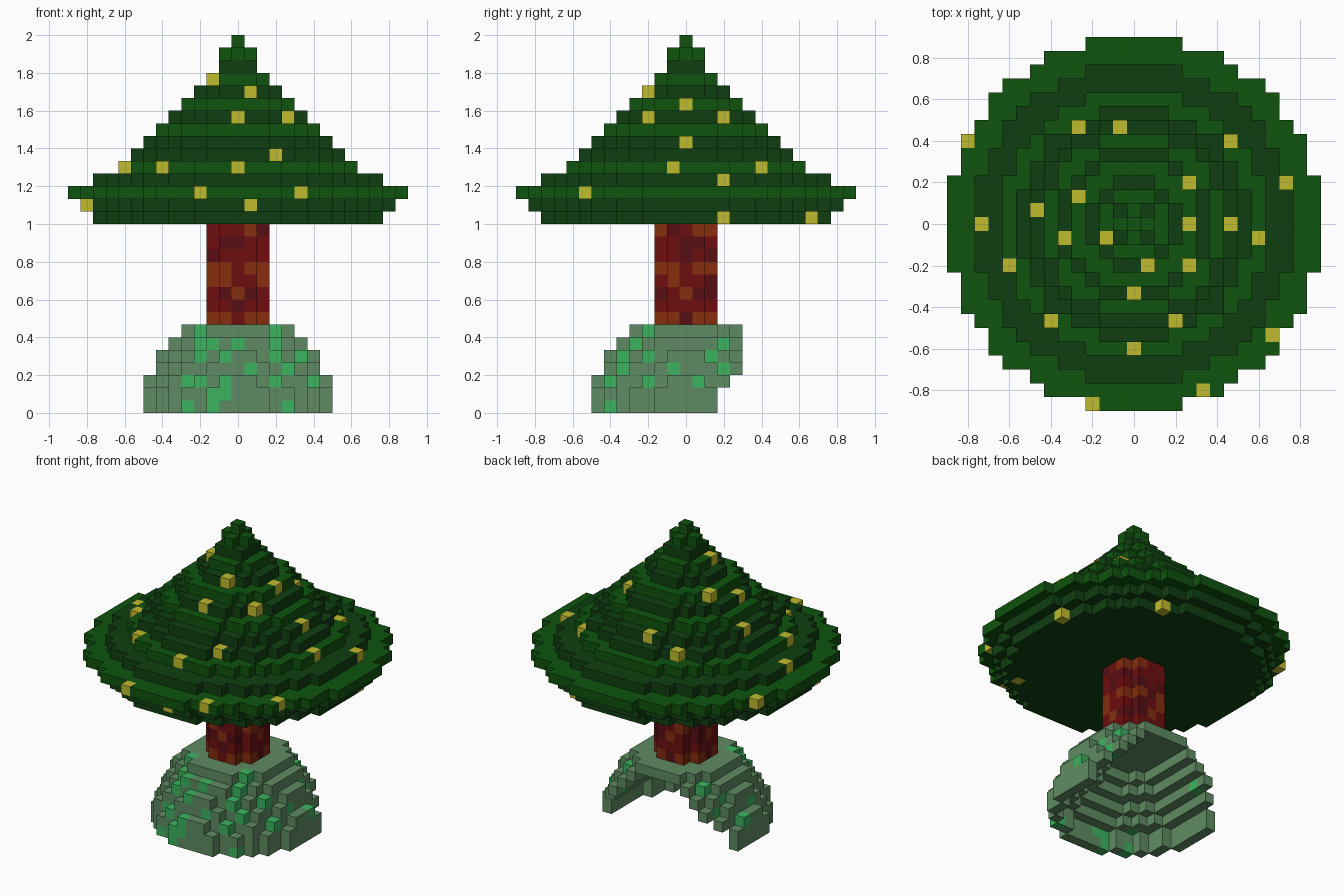
import bpy
import bmesh
import random
from mathutils import Vector

random.seed(4)
UNIT = 2 / 30  # edge of one block

cube = bpy.data.objects.get("Cube")
if cube:
    bpy.data.objects.remove(cube)


def linear(c):
    c /= 255
    return c / 12.92 if c <= 0.04045 else ((c + 0.055) / 1.055) ** 2.4


def material(name, r, g, b):
    mat = bpy.data.materials.new(name)
    mat.use_nodes = True
    colour = (linear(r), linear(g), linear(b), 1)
    mat.diffuse_color = colour
    mat.node_tree.nodes["Principled BSDF"].inputs["Base Color"].default_value = colour
    return mat


MATS = {
    "leaf": material("leaf green", 14, 83, 14),
    "dark_leaf": material("dark leaf green", 15, 63, 16),
    "light": material("yellow light", 192, 187, 46),
    "bark": material("red bark", 110, 14, 15),
    "dark_bark": material("dark red bark", 86, 14, 18),
    "rust": material("rust bark", 132, 46, 14),
    "stone": material("mossy stone", 95, 139, 98),
    "moss": material("bright moss", 60, 180, 96),
}


def disc(limit):
    """Block columns whose squared distance from the axis is within limit."""
    span = range(-14, 15)
    return [(x, y) for x in span for y in span if x * x + y * y <= limit]


# Canopy: stacked round layers in two greens
canopy = {}
radii = [11, 12, 13, 11, 9, 8, 7, 6, 5, 4, 3, 2, 1, 0.5, 0]
bands = "DDLDLDDLDLDLDLL"  # L = leaf, D = dark leaf
for z, (radius, band) in enumerate(zip(radii, bands), 15):
    for x, y in disc((radius + 0.5) ** 2):
        canopy[x, y, z] = "leaf" if band == "L" else "dark_leaf"

# Yellow lights on the top of the canopy, then around its lower rim
lights = [(-12, 6), (-4, 7), (-1, 7), (7, 6), (11, 3), (4, 3), (-4, 2), (-7, 1),
          (-11, 0), (4, 0), (7, 0), (-5, -1), (-2, -1), (9, -1), (1, -3), (4, -3),
          (-9, -3), (0, -5), (-6, -7), (3, -7), (0, -9), (10, -8), (5, -12), (-3, -13)]
for x, y in lights:
    top = max(z for z in range(15, 30) if (x, y, z) in canopy)
    canopy[x, y, top] = "light"
for cell in [(1, -12, 16), (-12, -3, 16), (-7, -8, 15), (7, -8, 15), (11, 3, 15), (5, 10, 15)]:
    canopy[cell] = "light"

# Trunk: round column with rust and dark patches
trunk = {}
rust = {(-2, 11), (-1, 11), (1, 11), (-1, 10), (0, 9), (-1, 7), (1, 7), (2, 7), (1, 14)}
for z in range(7, 15):
    for x, y in disc(6):
        kind = "dark_bark" if random.random() < 0.33 else "bark"
        across = x if abs(y) == 2 else y
        trunk[x, y, z] = "rust" if (across, z) in rust else kind

# Rock: hollow dome, cut flat and open at the back
rock = {}
outer = [56, 56, 51, 42, 38, 30, 20]
inner = [6, 6, 5, 4, 3, 2, -1]
for z, (limit, hole) in enumerate(zip(outer, inner)):
    hollow = set(disc((hole + 0.5) ** 2)) if hole > 0 else set()
    # the hollow runs straight out through the open back
    for x, y in disc(limit):
        if y <= 4 and (x, min(y, 0)) not in hollow:
            rock[x, y, z] = "stone"

# Moss spots on the front and on both flanks of the rock
front_moss = [(-3, 6), (0, 5), (-2, 5), (3, 5), (-1, 4), (5, 4), (1, 3), (4, 3),
              (-4, 2), (-1, 2), (6, 2), (-1, 1), (-2, 1), (-2, 0), (4, 0)]
side_moss = [(-3, 6), (-4, 5), (3, 5), (-5, 4), (2, 4), (-1, 3), (3, 3),
             (-6, 2), (1, 2), (-6, 0)]
for x, z in front_moss:
    ys = [c[1] for c in rock if c[0] == x and c[2] == z]
    if ys:
        rock[x, min(ys), z] = "moss"
for y, z in side_moss:
    xs = [c[0] for c in rock if c[1] == y and c[2] == z]
    if xs:
        rock[max(xs), y, z] = "moss"
        rock[min(xs), y, z] = "moss"

SOLID = set(canopy) | set(trunk) | set(rock)


def build(name, cells):
    """Skin the blocks of one part with only their exposed faces."""
    kinds = sorted(set(cells.values()))
    bm = bmesh.new()
    corners = {}

    def corner(p):
        key = tuple(round(c * 2) for c in p)
        if key not in corners:
            corners[key] = bm.verts.new(p * UNIT)
        return corners[key]

    for cell, kind in cells.items():
        centre = Vector(cell) + Vector((0, 0, 0.5))
        for axis in range(3):
            for sign in (-1, 1):
                normal = Vector((0, 0, 0))
                normal[axis] = sign
                beside = tuple(int(a + b) for a, b in zip(cell, normal))
                if beside in SOLID:
                    continue
                u = Vector((0, 0, 0))
                u[(axis + 1) % 3] = 0.5
                v = normal.cross(u)
                mid = centre + normal / 2
                quad = [mid - u - v, mid + u - v, mid + u + v, mid - u + v]
                face = bm.faces.new([corner(p) for p in quad])
                face.material_index = kinds.index(kind)
    mesh = bpy.data.meshes.new(name)
    bm.to_mesh(mesh)
    bm.free()
    for kind in kinds:
        mesh.materials.append(MATS[kind])
    obj = bpy.data.objects.new(name, mesh)
    bpy.context.collection.objects.link(obj)
    return obj


build("canopy", canopy)
build("trunk", trunk)
build("rock_base", rock)
